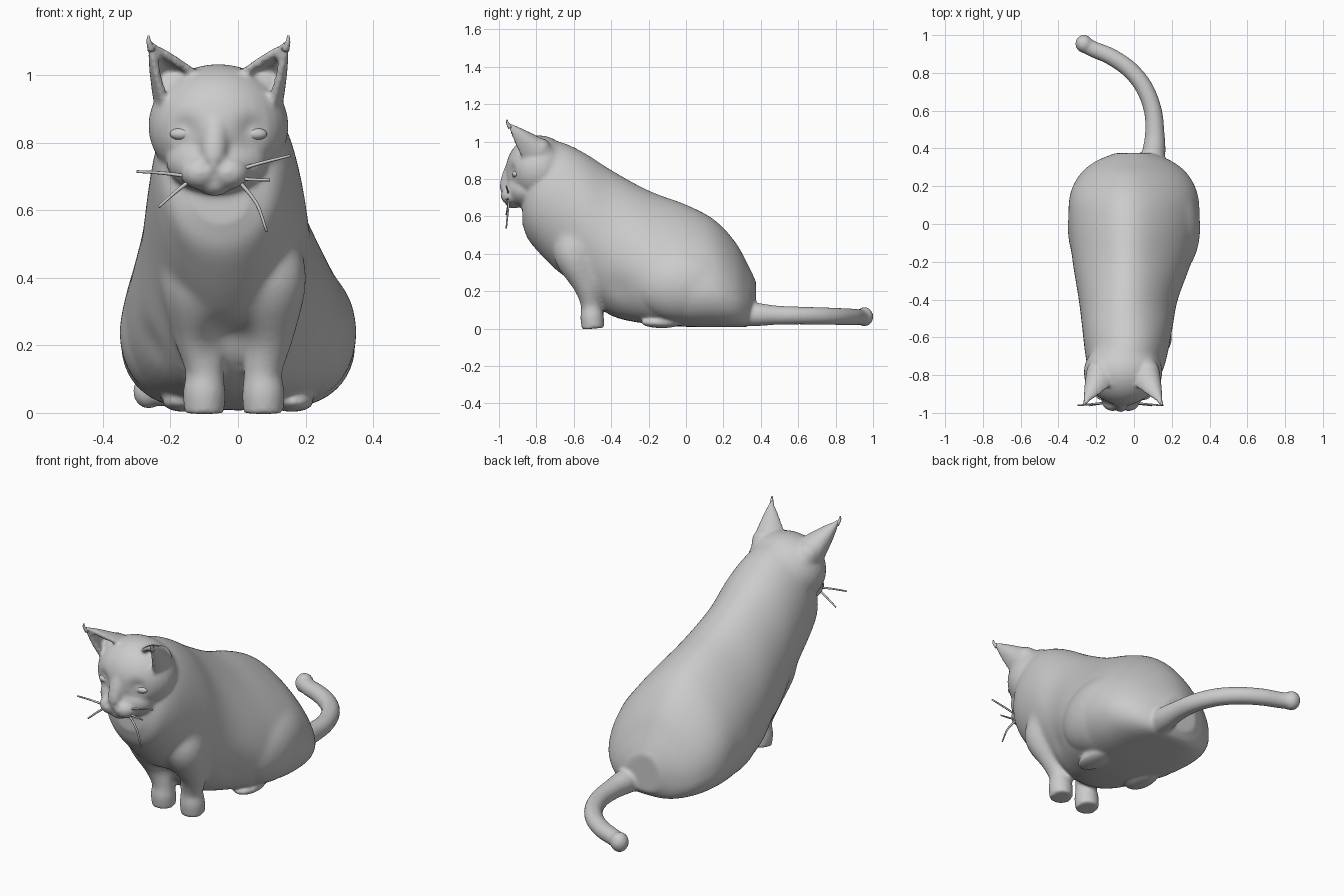
import bpy, bmesh, math
from mathutils import Vector, Matrix

if "Cube" in bpy.data.objects:
    bpy.data.objects.remove(bpy.data.objects["Cube"])

HX = -0.058  # head centre line


def spline(rows, n):
    """Catmull-Rom interpolation through rows of numbers."""
    pts = [Vector(r) for r in rows]
    pts = [2 * pts[0] - pts[1]] + pts + [2 * pts[-1] - pts[-2]]
    out = []
    for a, b, c, d in zip(pts, pts[1:], pts[2:], pts[3:]):
        for i in range(n):
            t = i / n
            out.append(0.5 * (2 * b + (c - a) * t + (2 * a - 5 * b + 4 * c - d) * t * t
                              + (3 * b - a - 3 * c + d) * t ** 3))
    return out + [pts[-2]]


def make(name, bm):
    bmesh.ops.recalc_face_normals(bm, faces=bm.faces[:])
    for f in bm.faces:
        f.smooth = True
    me = bpy.data.meshes.new(name)
    bm.to_mesh(me)
    bm.free()
    ob = bpy.data.objects.new(name, me)
    bpy.context.collection.objects.link(ob)
    return ob


def loft(name, rings):
    bm = bmesh.new()
    rows = [[bm.verts.new(p) for p in r] for r in rings]
    k = len(rows[0])
    for a, b in zip(rows, rows[1:]):
        for i in range(k):
            j = (i + 1) % k
            bm.faces.new((a[i], a[j], b[j], b[i]))
    bm.faces.new(rows[0])
    bm.faces.new(rows[-1])
    return make(name, bm)


def tube(name, rows, n=6, sides=20):
    """Round tube through (x, y, z, radius) points."""
    path = spline(rows, n)
    rings = []
    side = None
    for i, p in enumerate(path):
        d = (path[min(i + 1, len(path) - 1)] - path[max(i - 1, 0)]).xyz.normalized()
        side = d.orthogonal() if side is None else side - d * side.dot(d)
        side.normalize()
        up = d.cross(side)
        rings.append([p.xyz + p.w * (side * math.cos(a) + up * math.sin(a))
                      for a in (math.tau * k / sides for k in range(sides))])
    return loft(name, rings)


def ball(name, c, r):
    bm = bmesh.new()
    bmesh.ops.create_uvsphere(bm, u_segments=32, v_segments=20, radius=1,
                              matrix=Matrix.Translation(c) @ Matrix.Diagonal((*r, 1)))
    return make(name, bm)


def section(v):
    """Upright body section: narrow top leaning left, squarer bottom."""
    y, cx, hw, zb, zt, pear = v
    zc = zb + (zt - zb) * (0.5 - 0.35 * pear)
    ring = []
    for i in range(48):
        a = math.tau * i / 48
        c, s = math.cos(a), math.sin(a)
        if s < 0:
            c = math.copysign(abs(c) ** (1 - 0.9 * pear), c)
        else:
            c *= 1 - 0.6 * pear * s * s
            cx = v[1] - 0.07 * pear * s
        ring.append((cx + hw * c, y, zc + s * ((zt - zc) if s > 0 else (zc - zb))))
    return ring


def ear(s):
    """Curved shell leaning forward, open to the front."""
    I, A, B, O = (Vector(p) for p in ((.055, -.85, 1.005), (.085, -.70, 1.05),
                                      (.265, -.70, .94), (.165, -.875, .905)))
    tip = Vector((.207, -.95, 1.10))
    mid = (I + A + B + O) / 4
    bm = bmesh.new()
    rows = []
    for j in range(17):
        v = -.35 + 1.35 * j / 16
        w = max(.08, (1 - v) ** 0.8) if v > 0 else 1 + v * .4
        row = []
        for i in range(21):
            t = i / 20
            u = 1 - t
            base = u**3 * I + 3*u*u*t * A + 3*u*t*t * B + t**3 * O
            p = mid.lerp(tip, v) + (base - mid) * w
            row.append(bm.verts.new((HX + s * p.x, p.y, p.z)))
        rows.append(row)
    for a, b in zip(rows, rows[1:]):
        for i in range(20):
            bm.faces.new((a[i], a[i + 1], b[i + 1], b[i]))
    bmesh.ops.recalc_face_normals(bm, faces=bm.faces[:])
    bmesh.ops.solidify(bm, geom=bm.faces[:], thickness=.024)
    return make("ear", bm)


# Torso: y, centre x, half width, bottom, top, pear
torso = [(-0.875, -.05, .08, .56, .70, 0), (-0.845, -.05, .155, .48, .85, 0),
         (-0.78, -.045, .195, .40, .97, 0), (-0.68, -.04, .22, .30, 1.0, 0),
         (-0.55, -.035, .24, .19, .945, .05), (-0.4, -.03, .263, .07, .85, .2),
         (-0.2, -.01, .315, .025, .74, .4), (0, 0, .345, .01, .665, .5),
         (0.15, 0, .34, .008, .585, .5), (0.26, 0, .288, .008, .47, .5),
         (0.33, 0, .205, .012, .345, .4), (0.375, 0, .10, .05, .25, .2)]
parts = [loft("cat_body", [section(v) for v in spline(torso, 5)])]

# Haunches and hind feet
for s in (-1, 1):
    parts.append(ball("haunch", (s * .187, -.02, .24), (.165, .27, .205)))
    parts.append(ball("hind_foot", (s * .16, -.13, .033), (.065, .11, .03)))

# Front legs with shoulders
for x, s in ((-.10, -1), (.075, 1)):
    parts.append(tube("front_leg", [(x, -.497, 0, .06), (x, -.502, .06, .063),
                                    (x, -.507, .13, .057), (x + s * .015, -.53, .24, .08),
                                    (x + s * .022, -.60, .40, .108), (x, -.60, .52, .09)]))

# Head, muzzle, chin and nose bridge
parts += [ball("head", (HX, -.785, .85), (.208, .178, .183)),
          ball("jaw", (HX - .005, -.865, .745), (.15, .10, .098)),
          ball("chin", (HX - .012, -.92, .68), (.052, .05, .038)),
          tube("nose_bridge", [(HX - .005, -.87, .95, .05), (HX - .008, -.915, .87, .047),
                               (HX - .012, -.947, .80, .042), (HX - .014, -.962, .745, .034),
                               (HX - .014, -.95, .715, .02)])]
for s in (-1, 1):
    parts.append(ball("muzzle", (HX - .012 + s * .042, -.935, .712), (.06, .056, .05)))
    parts.append(ball("ear_root", (HX + s * .13, -.785, .96), (.064, .064, .06)))
    parts.append(ear(s))

# Tail with rounded tip
parts.append(tube("tail", [(.09, .28, .075, .062), (.105, .38, .075, .062), (.11, .48, .072, .052),
                           (.10, .6, .07, .048), (.055, .72, .068, .047), (-.02, .815, .065, .046),
                           (-.12, .885, .063, .045), (-.215, .925, .062, .043),
                           (-.262, .95, .064, .043)]))
parts.append(ball("tail_tip", (-.265, .954, .064), (.046, .048, .052)))

# Fuse all of the above into one skin
bpy.ops.object.select_all(action='DESELECT')
for p in parts:
    p.select_set(True)
cat = parts[0]
bpy.context.view_layer.objects.active = cat
bpy.ops.object.join()
rm = cat.modifiers.new("fuse", 'REMESH')
rm.mode = 'VOXEL'
rm.voxel_size = 0.009
rm.use_smooth_shade = True
bpy.ops.object.modifier_apply(modifier="fuse")

# Soften lightly everywhere, strongly on the flanks and back
flank = cat.vertex_groups.new(name="flank")
for v in cat.data.vertices:
    x, y, z = v.co
    w = min((y + .74) / .1, (.33 - y) / .08, (z - .14) / .12, 1)
    if w > 0:
        flank.add([v.index], w, 'REPLACE')
for name, count, group in (("soften", 8, ""), ("blend", 60, "flank")):
    sm = cat.modifiers.new(name, 'SMOOTH')
    sm.factor = 0.5
    sm.iterations = count
    sm.vertex_group = group
    bpy.ops.object.modifier_apply(modifier=name)

# Sculpted dents and swells: centre, radius, push
strokes = [((HX - .012, -1.0, .685), .018, (0, .012, 0)),
           ((-.03, -.60, .2), .07, (0, .03, .02))]
for s in (-1, 1):
    strokes += [((HX + s * .105, -.945, .835), .042, (0, .02, 0)),
                ((HX + s * .025 - .014, -1.0, .735), .015, (0, .01, 0)),
                ((HX + s * .108, -.925, .828), .02, (0, -.012, 0)),
                ((s * .26, -.38, .2), .07, (-s * .012, 0, 0))]
for c, r, push in strokes:
    c, push = Vector(c), Vector(push)
    for v in cat.data.vertices:
        d = (v.co - c).length / r
        if d < 3:
            v.co += push * math.exp(-d * d)

# Closed eyelids and ear tufts
for s in (-1, 1):
    ball("eyelid", (HX + s * .108, -.909, .826), (.036, .022, .019))
    tube("ear_tuft", [(HX + s * .198, -.94, 1.075, .012), (HX + s * .206, -.955, 1.10, .007),
                      (HX + s * .207, -.957, 1.118, .003)], 3, 8)

# Whiskers
for pts in ([(-.14, .70), (-.22, .71), (-.30, .715)], [(-.14, .69), (-.19, .65), (-.235, .61)],
            [(-.03, .71), (.06, .738), (.155, .762)], [(-.03, .70), (.03, .692), (.095, .69)],
            [(0, .69), (.055, .62), (.085, .537)]):
    tube("whisker", [(x, -.945 - .008 * i, z, .006 - .001 * i)
                     for i, (x, z) in enumerate(pts)], 4, 8)
